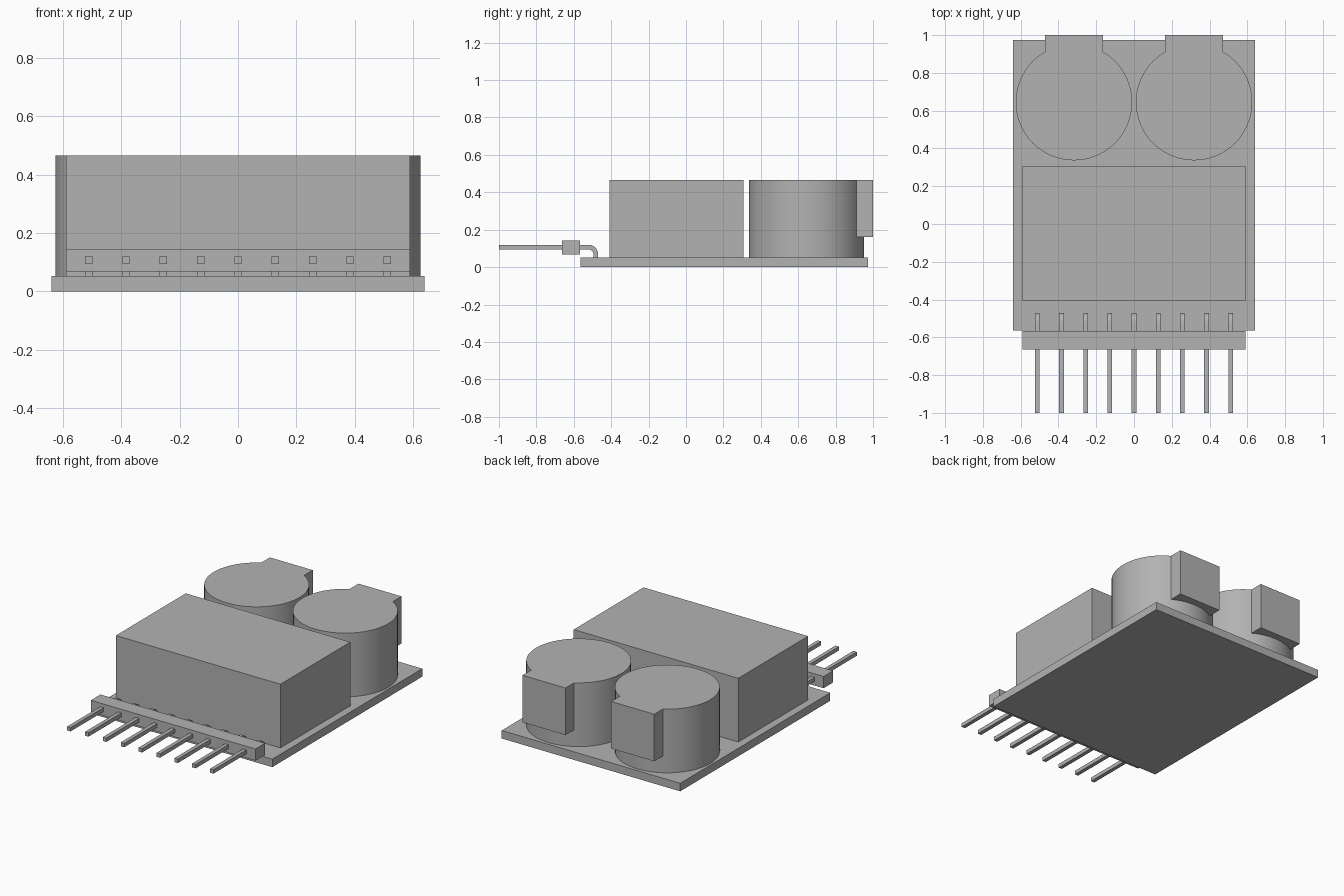
import bpy, bmesh, math
from mathutils import Vector

if "Cube" in bpy.data.objects:
    bpy.data.objects.remove(bpy.data.objects["Cube"], do_unlink=True)

grey = bpy.data.materials.new("plain_grey")
grey.use_nodes = True
colour = (0.45, 0.45, 0.45, 1)
grey.diffuse_color = colour
grey.node_tree.nodes["Principled BSDF"].inputs["Base Color"].default_value = colour


def extrude(name, points, direction, smooth=False):
    """Closed prism from a planar outline swept along a direction."""
    bm = bmesh.new()
    face = bm.faces.new([bm.verts.new(p) for p in points])
    result = bmesh.ops.extrude_face_region(bm, geom=[face], use_keep_orig=True)
    moved = [g for g in result["geom"] if isinstance(g, bmesh.types.BMVert)]
    bmesh.ops.translate(bm, verts=moved, vec=Vector(direction))
    bmesh.ops.recalc_face_normals(bm, faces=bm.faces)
    mesh = bpy.data.meshes.new(name)
    bm.to_mesh(mesh)
    bm.free()
    mesh.materials.append(grey)
    obj = bpy.data.objects.new(name, mesh)
    bpy.context.collection.objects.link(obj)
    if smooth:
        bpy.ops.object.select_all(action="DESELECT")
        obj.select_set(True)
        bpy.context.view_layer.objects.active = obj
        bpy.ops.object.shade_smooth_by_angle(angle=math.radians(30))
    return obj


def box(name, half_x, y0, y1, z0, z1):
    outline = [(-half_x, y0, z0), (half_x, y0, z0), (half_x, y1, z0), (-half_x, y1, z0)]
    return extrude(name, outline, (0, 0, z1 - z0))


def arc(cx, cy, r, start, end, steps):
    angles = [math.radians(start + (end - start) * i / steps) for i in range(steps + 1)]
    return [(cx + r * math.cos(a), cy + r * math.sin(a)) for a in angles]


BOARD_TOP, TOP = 0.052, 0.465

# Board, main housing and pin strip
box("board", 0.64, -0.563, 0.973, 0, BOARD_TOP)
box("main_housing", 0.59, -0.408, 0.307, BOARD_TOP, TOP)
box("pin_strip", 0.59, -0.664, -0.566, 0.067, 0.143)

# Round cans, each with a rear terminal block that hugs the can wall
RADIUS, CAN_Y, TAB_Z = 0.308, 0.645, 0.16
for side, cx in (("right", -0.318), ("left", 0.318)):
    circle = arc(cx, CAN_Y, RADIUS, 0, 360, 72)[:-1]
    extrude(side + "_can", [(x, y, BOARD_TOP) for x, y in circle],
            (0, 0, TOP - BOARD_TOP), smooth=True)
    inner = arc(cx, CAN_Y, RADIUS, 60, 120, 12)
    outline = inner + [(inner[-1][0], 1.0), (inner[0][0], 1.0)]
    extrude(side + "_terminal", [(x, y, TAB_Z) for x, y in outline],
            (0, 0, TOP - TAB_Z), smooth=True)

# Bent square pins
WIDTH, PITCH = 0.025, 0.128
BEND_Y, BEND_Z, OUTER = -0.52, 0.069, 0.05
for i in range(9):
    x = (i - 4) * PITCH - WIDTH / 2
    outer = arc(BEND_Y, BEND_Z, OUTER, 90, 0, 8)
    inner = arc(BEND_Y, BEND_Z, OUTER - WIDTH, 0, 90, 8)
    side_profile = ([(-1.0, outer[0][1])] + outer
                    + [(outer[-1][0], BOARD_TOP), (inner[0][0], BOARD_TOP)]
                    + inner + [(-1.0, inner[-1][1])])
    extrude("pin_%d" % (i + 1), [(x, y, z) for y, z in side_profile],
            (WIDTH, 0, 0), smooth=True)
